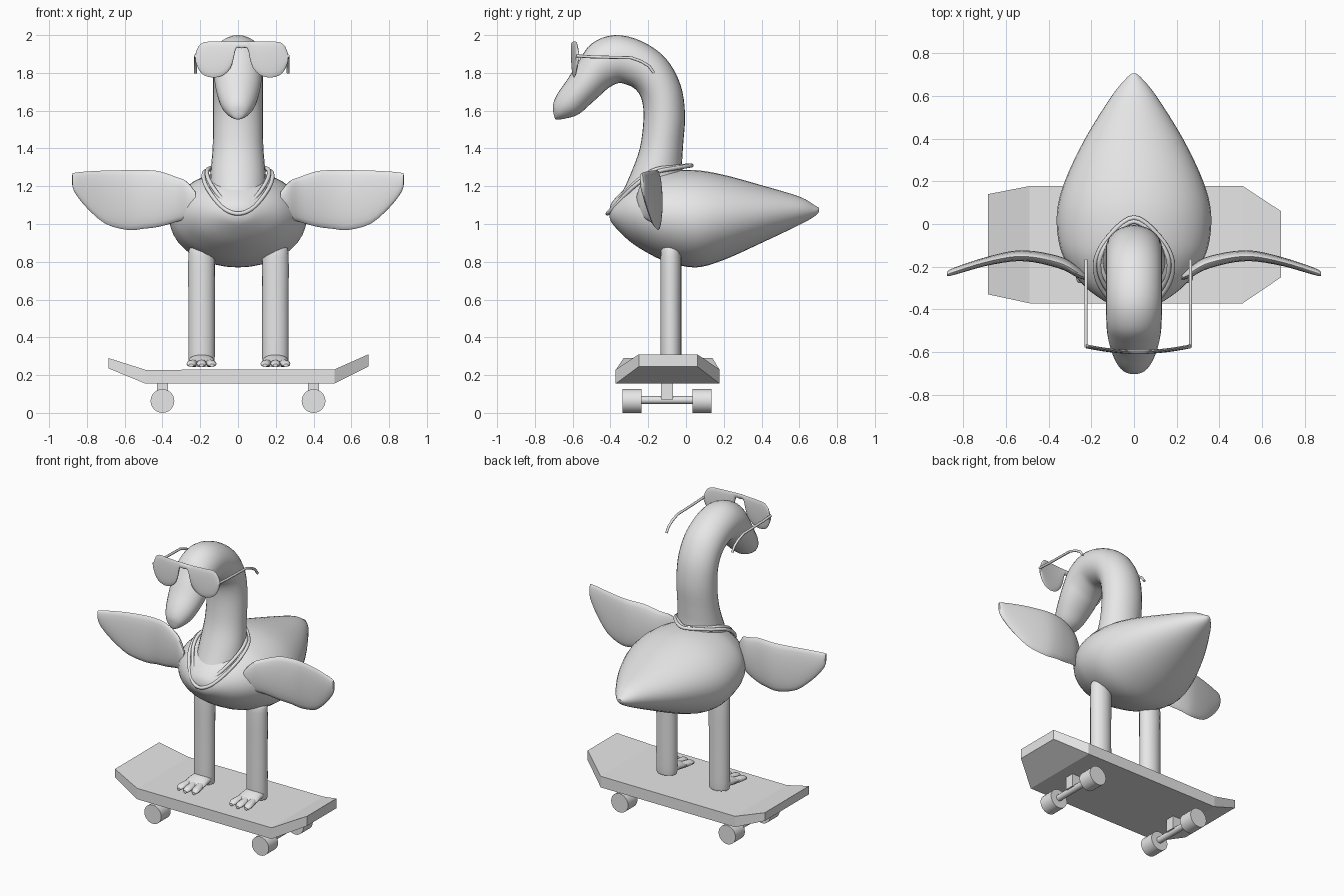
import bpy, bmesh, math
from mathutils import Vector

if "Cube" in bpy.data.objects:
    bpy.data.objects.remove(bpy.data.objects["Cube"])

grey = bpy.data.materials.new("plain_grey")
grey.diffuse_color = (0.8, 0.8, 0.8, 1)
grey.use_nodes = True
grey.node_tree.nodes["Principled BSDF"].inputs["Base Color"].default_value = grey.diffuse_color


def skin(name, rings, smooth=True):
    """Join rings of points into a closed, capped tube."""
    bm = bmesh.new()
    loops = [[bm.verts.new(p) for p in r] for r in rings]
    n = len(loops[0])
    for a, b in zip(loops, loops[1:]):
        for i in range(n):
            j = (i + 1) % n
            bm.faces.new((a[i], a[j], b[j], b[i]))
    bm.faces.new(loops[0])
    bm.faces.new(loops[-1])
    bmesh.ops.recalc_face_normals(bm, faces=bm.faces)
    me = bpy.data.meshes.new(name)
    bm.to_mesh(me)
    bm.free()
    me.materials.append(grey)
    ob = bpy.data.objects.new(name, me)
    bpy.context.collection.objects.link(ob)
    if smooth:
        bpy.ops.object.select_all(action='DESELECT')
        ob.select_set(True)
        bpy.context.view_layer.objects.active = ob
        bpy.ops.object.shade_smooth_by_angle(angle=math.radians(40))
    return ob


def spline(rows, steps, closed=False):
    """Catmull-Rom interpolation of equal-length rows of numbers."""
    rows = [Vector(r) for r in rows]
    n, out = len(rows), []
    get = (lambda i: rows[i % n]) if closed else (lambda i: rows[max(0, min(n - 1, i))])
    for i in range(n if closed else n - 1):
        a, b, c, d = (get(i + k) for k in (-1, 0, 1, 2))
        for s in range(steps):
            t = s / steps
            out.append(0.5 * (2 * b + (c - a) * t + (2 * a - 5 * b + 4 * c - d) * t * t
                              + (3 * b - a - 3 * c + d) * t ** 3))
    return out if closed else out + [rows[-1]]


def loft(name, sections, steps=4, sides=28):
    """Elliptical sections: low point, high point, half-width vector."""
    rings = []
    for s in spline([(*p, *q, *w) for p, q, w in sections], steps):
        p, q, w = Vector(s[0:3]), Vector(s[3:6]), Vector(s[6:9])
        c, u = (p + q) / 2, (q - p) / 2
        rings.append([c + u * math.sin(a) + w * math.cos(a)
                      for a in (2 * math.pi * k / sides for k in range(sides))])
    return skin(name, rings)


def wire(name, pts, r, closed=False):
    cu = bpy.data.curves.new(name, 'CURVE')
    cu.dimensions = '3D'
    cu.bevel_depth, cu.bevel_resolution = r, 2
    cu.use_fill_caps = True
    sp = cu.splines.new('POLY')
    sp.points.add(len(pts) - 1)
    for point, co in zip(sp.points, pts):
        point.co = (*co, 1)
    sp.use_cyclic_u = closed
    cu.materials.append(grey)
    ob = bpy.data.objects.new(name, cu)
    bpy.context.collection.objects.link(ob)


def cylinder(name, x, y0, y1, z, r, sides=24):
    skin(name, [[(x + r * math.cos(2 * math.pi * k / sides), y,
                  z + r * math.sin(2 * math.pi * k / sides)) for k in range(sides)]
                for y in (y0, y1)])


def box(name, x0, x1, y0, y1, z0, z1):
    skin(name, [[(x, y0, z0), (x, y1, z0), (x, y1, z1), (x, y0, z1)]
                for x in (x0, x1)], False)


# Body: y, bottom, top, half width
body = [(-.405, 1.035, 1.08, .03), (-.385, .995, 1.125, .10), (-.3, .91, 1.205, .225),
        (-.2, .845, 1.255, .305), (-.1, .80, 1.28, .35), (.05, .77, 1.285, .362),
        (.2, .81, 1.26, .325), (.4, .90, 1.205, .23), (.6, .995, 1.145, .105),
        (.68, 1.04, 1.10, .04), (.705, 1.065, 1.085, .012)]
loft("body", [((0, y, a), (0, y, b), (w, 0, 0)) for y, a, b, w in body], sides=36)

# Neck, head and bill: inner y, z, outer y, z, half width
neck = [(-.37, 1.10, .0, 1.2, .15), (-.30, 1.25, -.02, 1.30, .145), (-.245, 1.40, -.015, 1.42, .134),
        (-.225, 1.56, -.005, 1.58, .132), (-.235, 1.66, -.03, 1.74, .132),
        (-.27, 1.715, -.11, 1.88, .132), (-.32, 1.74, -.24, 1.97, .132),
        (-.36, 1.745, -.38, 2.0, .132), (-.41, 1.72, -.50, 1.955, .13),
        (-.45, 1.685, -.57, 1.86, .126), (-.50, 1.64, -.625, 1.77, .115),
        (-.57, 1.58, -.68, 1.69, .092), (-.64, 1.558, -.703, 1.635, .062),
        (-.68, 1.553, -.702, 1.59, .03), (-.693, 1.556, -.697, 1.567, .008)]
loft("neck_and_head", [((0, a, b), (0, c, d), (w, 0, 0)) for a, b, c, d, w in neck])

# Necklace strands: y, z, half width from back to front
strand = [(.03, 1.31, 0), (-.06, 1.295, .12), (-.17, 1.27, .18), (-.28, 1.195, .165),
          (-.38, 1.09, .085), (-.415, 1.055, 0)]
for i, (dz, k) in enumerate(((0, 1), (.035, .9))):
    half = [(w * k, y * k - .015 * i, z + dz * min(1, max(0, -y * 2.6))) for y, z, w in strand]
    ring = half + [(-x, y, z) for x, y, z in half[-2:0:-1]]
    wire("necklace_strand", spline(ring, 5, True), .011, True)

# Wings: x, y, bottom, top, half thickness
wing = [(.225, -.25, 1.06, 1.17, .015), (.27, -.225, 1.03, 1.225, .028), (.33, -.19, 1.01, 1.25, .03),
        (.42, -.165, .985, 1.28, .028), (.5, -.153, .975, 1.285, .026), (.58, -.155, .968, 1.285, .024),
        (.7, -.18, 1.0, 1.283, .02), (.8, -.21, 1.085, 1.278, .018), (.86, -.23, 1.16, 1.272, .015),
        (.877, -.237, 1.2, 1.268, .008)]
for s in (-1, 1):
    loft("wing", [((s * x, y + .005, a), (s * x, y, b), (.1 * s * t, t, 0))
                  for x, y, a, b, t in wing], 3, 20)

# Legs and three-toed feet
for x in (-.193, .198):
    loft("leg", [((x, -.08 - r * .055, z), (x, -.08 + r * .055, z), (r * .07, 0, 0))
                 for z, r in ((.245, .95), (.3, 1), (.6, 1), (.83, 1), (.88, .8), (.9, .1))], 3, 20)
    loft("foot", [((x, y, .243), (x, y, t), (w, 0, 0))
                  for y, t, w in ((-.06, .31, .06), (-.13, .308, .068), (-.19, .285, .07),
                                  (-.225, .265, .055))], 3, 20)
    for d in (-1, 0, 1):
        loft("toe", [((x + d * a, y - .012 * (d == 0), .243), (x + d * a, y - .012 * (d == 0), t),
                      (w, 0, 0))
                     for y, a, t, w in ((-.15, .035, .285, .02), (-.21, .048, .282, .026),
                                        (-.255, .054, .275, .025), (-.277, .055, .26, .012))], 3, 12)

# Sunglasses: offset from centre, bottom, top
front = [(0, 1.93, 1.965), (.03, 1.93, 1.965), (.042, 1.88, 1.965), (.06, 1.825, 1.965),
         (.1, 1.787, 1.965), (.15, 1.775, 1.965), (.2, 1.787, 1.963), (.23, 1.82, 1.94),
         (.245, 1.86, 1.90)]
row = [(-d, a, b) for d, a, b in front[:0:-1]] + front
mid = .02
loft("sunglasses_front", [((mid + d, -.603 + .45 * d * d, a), (mid + d, -.598 + .45 * d * d, b),
                           (0, .009, 0)) for d, a, b in row], 2, 16)
for s in (-1, 1):
    x = mid + s * .245
    wire("sunglasses_arm", [(x, -.58, 1.89), (x, -.5, 1.885), (x, -.29, 1.88), (x, -.235, 1.86),
                            (x, -.195, 1.835), (x, -.17, 1.80)], .008)

# Skateboard deck: x, y range, z range
deck = [(-.685, -.33, .14, .235, .29), (-.49, -.372, .178, .155, .228),
        (.51, -.372, .178, .155, .23), (.69, -.25, .06, .245, .31)]
skin("deck", [[(x, a, c), (x, b, c), (x, b, d), (x, a, d)] for x, a, b, c, d in deck], False)

# Trucks and wheels
for x in (-.4, .4):
    box("truck_post", x - .03, x + .03, -.133, -.07, .07, .16)
    cylinder("axle", x, -.26, .06, .068, .021, 12)
    for y in (-.335, .035):
        cylinder("wheel", x, y, y + .1, .063, .063)
